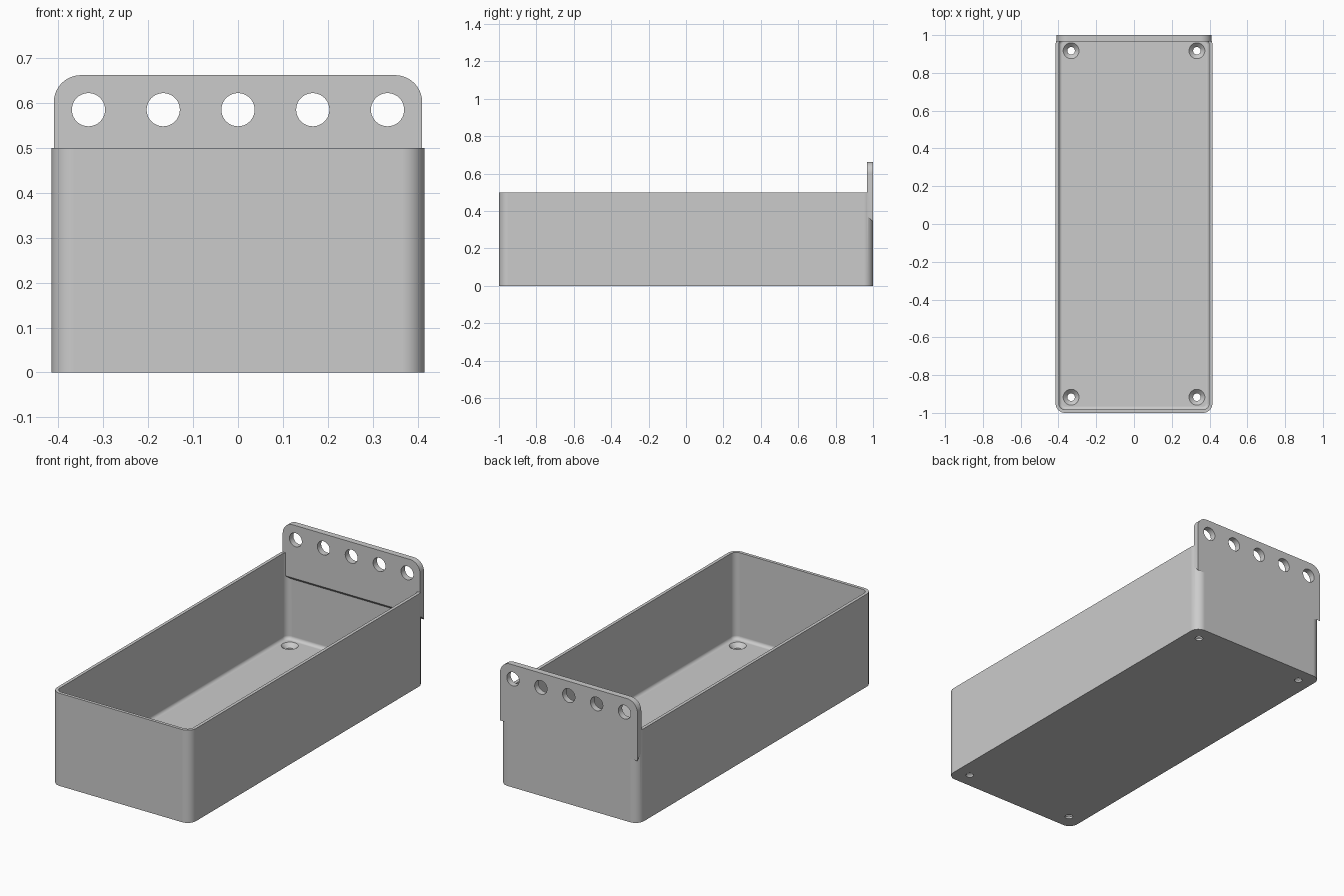
import bpy
import bmesh
from math import cos, sin, pi, radians

cube = bpy.data.objects.get("Cube")
if cube:
    bpy.data.objects.remove(cube, do_unlink=True)

HALF_W, HALF_L, HEIGHT = 0.415, 1.0, 0.5
WALL, FLOOR, CORNER, FILLET = 0.017, 0.033, 0.05, 0.018
PLATE_W, PLATE_TOP, PLATE_FRONT = 0.41, 0.662, 0.967

grey = bpy.data.materials.new("light grey plastic")
grey.use_nodes = True
grey.diffuse_color = (0.6, 0.6, 0.6, 1)
grey.node_tree.nodes["Principled BSDF"].inputs["Base Color"].default_value = (0.6, 0.6, 0.6, 1)


def finish(bm, name):
    bmesh.ops.recalc_face_normals(bm, faces=bm.faces)
    mesh = bpy.data.meshes.new(name)
    bm.to_mesh(mesh)
    bm.free()
    mesh.materials.append(grey)
    obj = bpy.data.objects.new(name, mesh)
    bpy.context.collection.objects.link(obj)
    return obj


def arc(cx, cy, r, start, steps=10):
    """Points of a quarter circle."""
    return [(cx + r * cos(start + pi / 2 * i / steps),
             cy + r * sin(start + pi / 2 * i / steps)) for i in range(steps + 1)]


def ring(bm, inset, z):
    """Rounded rectangle loop, inset from the outer walls."""
    r = CORNER - inset
    x, y = HALF_W - CORNER, HALF_L - CORNER
    pts = []
    for k, (sx, sy) in enumerate([(1, 1), (-1, 1), (-1, -1), (1, -1)]):
        pts += arc(sx * x, sy * y, r, k * pi / 2)
    return [bm.verts.new((px, py, z)) for px, py in pts]


def combine(target, tool, operation):
    mod = target.modifiers.new(operation.title(), "BOOLEAN")
    mod.object, mod.operation, mod.solver = tool, operation, "EXACT"
    bpy.context.view_layer.objects.active = target
    bpy.ops.object.modifier_apply(modifier=mod.name)
    bpy.data.objects.remove(tool, do_unlink=True)


# Open tray: outer wall, rim, inner wall and the fillet down to the floor
bm = bmesh.new()
sections = [(0, 0), (0, HEIGHT), (WALL, HEIGHT)]
steps = 6
for i in range(steps + 1):
    a = pi / 2 * i / steps
    sections.append((WALL + FILLET * (1 - cos(a)), FLOOR + FILLET * (1 - sin(a))))
rings = [ring(bm, inset, z) for inset, z in sections]
for low, high in zip(rings, rings[1:]):
    for i in range(len(low)):
        j = (i + 1) % len(low)
        bm.faces.new((low[i], low[j], high[j], high[i]))
bm.faces.new(rings[0])
bm.faces.new(rings[-1])
tray = finish(bm, "tray")

# Hanging plate on the back, rounded on top, sloped underneath
bm = bmesh.new()
r = 0.06
outline = [(-PLATE_W, 0), (PLATE_W, 0)]
outline += arc(PLATE_W - r, PLATE_TOP - r, r, 0) + arc(r - PLATE_W, PLATE_TOP - r, r, pi / 2)
sides = []
for y, bottom in ((PLATE_FRONT, 0.375), (HALF_L, 0.342)):
    sides.append([bm.verts.new((x, y, z or bottom)) for x, z in outline])
    bm.faces.new(sides[-1])
for i in range(len(outline)):
    j = (i + 1) % len(outline)
    bm.faces.new((sides[0][i], sides[0][j], sides[1][j], sides[1][i]))
combine(tray, finish(bm, "hanging_plate"), "UNION")


def drill(name, radius_a, radius_b, depth, location, rotation=(0, 0, 0)):
    bpy.ops.mesh.primitive_cone_add(vertices=40, radius1=radius_a, radius2=radius_b,
                                    depth=depth, location=location, rotation=rotation)
    tool = bpy.context.object
    tool.name = name
    tool.data.materials.append(grey)
    tool.hide_render = True
    combine(tray, tool, "DIFFERENCE")


# Row of holes through the plate
for i in range(-2, 3):
    drill("plate_hole", 0.037, 0.037, 0.2, (i * 0.1665, 0.985, 0.585), (pi / 2, 0, 0))

# Countersunk screw holes in the floor
for sx in (-1, 1):
    for sy in (-1, 1):
        x, y = sx * 0.333, sy * 0.917
        drill("screw_hole", 0.02, 0.02, 0.2, (x, y, 0))
        drill("countersink", 0.019, 0.043, 0.024, (x, y, FLOOR - 0.011))

# Smooth shading with crisp edges
bpy.ops.object.select_all(action="DESELECT")
tray.select_set(True)
bpy.context.view_layer.objects.active = tray
bpy.ops.object.shade_smooth_by_angle(angle=radians(30))
weighted = tray.modifiers.new("Weighted Normals", "WEIGHTED_NORMAL")
weighted.keep_sharp = True
